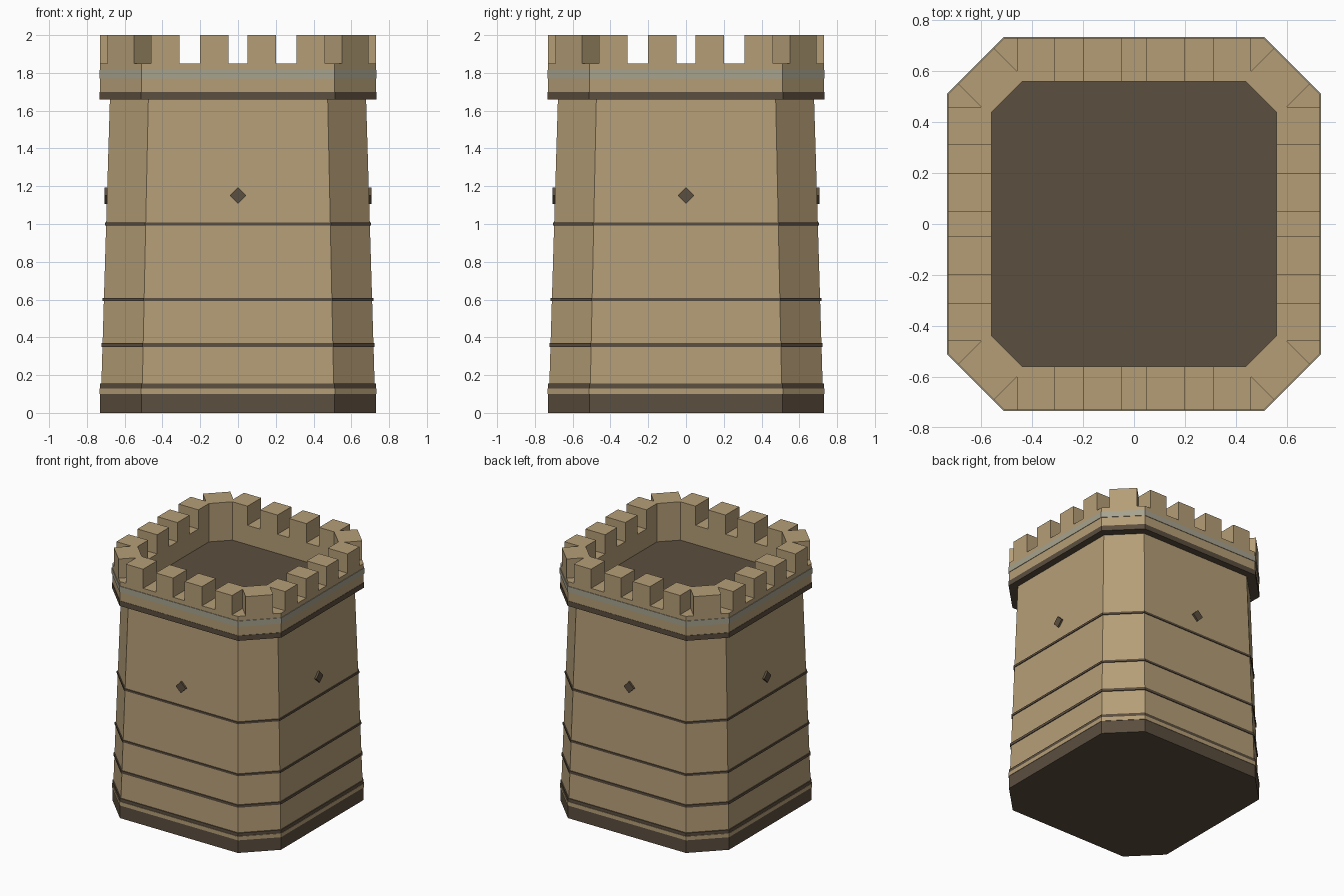
import bpy
import bmesh

cube = bpy.data.objects.get("Cube")
if cube:
    bpy.data.objects.remove(cube, do_unlink=True)


def srgb(*rgb):
    return tuple((v / 255 / 12.92) if v < 11 else ((v / 255 + 0.055) / 1.055) ** 2.4 for v in rgb) + (1.0,)


def material(name, color):
    mat = bpy.data.materials.new(name)
    mat.use_nodes = True
    mat.diffuse_color = color
    bsdf = mat.node_tree.nodes["Principled BSDF"]
    bsdf.inputs["Base Color"].default_value = color
    bsdf.inputs["Roughness"].default_value = 0.9
    return mat


SAND = material("sandstone", srgb(181, 158, 119))
DARK = material("dark_stone", srgb(91, 78, 62))
GREY = material("grey_stone", srgb(167, 162, 143))


def octagon(half, corner=None):
    """Square outline with chamfered corners, counter-clockwise."""
    c = half * 0.7 if corner is None else corner
    return [(c, -half), (half, -c), (half, c), (c, half),
            (-c, half), (-half, c), (-half, -c), (-c, -half)]


def loft(name, rings, mat, cap_start=True, cap_end=True):
    """Skin a list of (outline, z) rings."""
    bm = bmesh.new()
    loops = [[bm.verts.new((x, y, z)) for x, y in outline] for outline, z in rings]
    for a, b in zip(loops, loops[1:]):
        for i in range(len(a)):
            j = (i + 1) % len(a)
            bm.faces.new((a[i], a[j], b[j], b[i]))
    if cap_start:
        bm.faces.new(loops[0][::-1])
    if cap_end:
        bm.faces.new(loops[-1])
    bmesh.ops.recalc_face_normals(bm, faces=bm.faces)
    mesh = bpy.data.meshes.new(name)
    bm.to_mesh(mesh)
    bm.free()
    mesh.materials.append(mat)
    obj = bpy.data.objects.new(name, mesh)
    bpy.context.collection.objects.link(obj)
    return obj


def wall_half(z):
    """Half width of the tapering wall at a height."""
    return 0.728 - 0.03 * z


def slab(name, half, low, high, mat):
    return loft(name, [(octagon(half), low), (octagon(half), high)], mat)


# Foot of the tower
slab("base_plinth", 0.73, 0.0, 0.10, DARK)
slab("base_lip", 0.733, 0.10, 0.13, SAND)

# Tapering wall and its dark courses
loft("tower_wall", [(octagon(wall_half(z)), z) for z in (0.10, 1.66)], SAND)
for i, (low, high) in enumerate([(0.13, 0.155), (0.35, 0.37), (0.592, 0.608), (0.992, 1.008)]):
    slab(f"wall_course_{i + 1}", wall_half(low) + 0.006, low, high, DARK)

# Diamond arrow slits, one on each side
for side, (nx, ny) in {"front": (0, -1), "left": (1, 0), "back": (0, 1), "right": (-1, 0)}.items():
    bm = bmesh.new()
    r = 0.044
    rings = [[bm.verts.new((nx * d - ny * u, ny * d + nx * u, 1.15 + v))
              for u, v in ((r, 0), (0, r), (-r, 0), (0, -r))] for d in (0.685, 0.708)]
    for i in range(4):
        j = (i + 1) % 4
        bm.faces.new((rings[0][i], rings[0][j], rings[1][j], rings[1][i]))
    bm.faces.new(rings[1])
    bm.faces.new(rings[0][::-1])
    bmesh.ops.recalc_face_normals(bm, faces=bm.faces)
    mesh = bpy.data.meshes.new(f"{side}_slit")
    bm.to_mesh(mesh)
    bm.free()
    mesh.materials.append(DARK)
    bpy.context.collection.objects.link(bpy.data.objects.new(f"{side}_slit", mesh))

# Roof deck slab, whose top is the floor behind the parapet
slab("roof_deck", 0.732, 1.66, 1.70, DARK)

# Parapet ring and its grey band
outer, inner = octagon(0.73, 0.51), octagon(0.56, 0.44)
loft("parapet", [(outer, 1.70), (outer, 1.85), (inner, 1.85), (inner, 1.70)],
     SAND, cap_start=False, cap_end=False)
band = octagon(0.734, 0.512)
loft("parapet_band", [(outer, 1.77), (band, 1.77), (band, 1.815), (outer, 1.815)],
     GREY, cap_start=False, cap_end=False)


def merlon(name, outline):
    loft(name, [(outline, 1.85), (outline, 2.0)], SAND, cap_start=False)


# Corner merlons with wedge notches, mirrored to all four corners
half_corner = [(0.31, 0.56), (0.31, 0.73), (0.46, 0.73), (0.46, 0.60), (0.55, 0.69)]
corner = half_corner + [(y, x) for x, y in reversed(half_corner)] + [(0.56, 0.44), (0.44, 0.56)]
for sx, x_name in ((1, "left"), (-1, "right")):
    for sy, y_name in ((1, "back"), (-1, "front")):
        merlon(f"{y_name}_{x_name}_corner_merlon", [(sx * x, sy * y) for x, y in corner])

# Two plain merlons on each side
block = [(0.05, 0.56), (0.20, 0.56), (0.20, 0.73), (0.05, 0.73)]
for s in (1, -1):
    for t in (1, -1):
        tag = f"{'a' if t > 0 else 'b'}"
        merlon(f"{'back' if s > 0 else 'front'}_merlon_{tag}", [(t * x, s * y) for x, y in block])
        merlon(f"{'left' if s > 0 else 'right'}_merlon_{tag}", [(s * y, t * x) for x, y in block])
